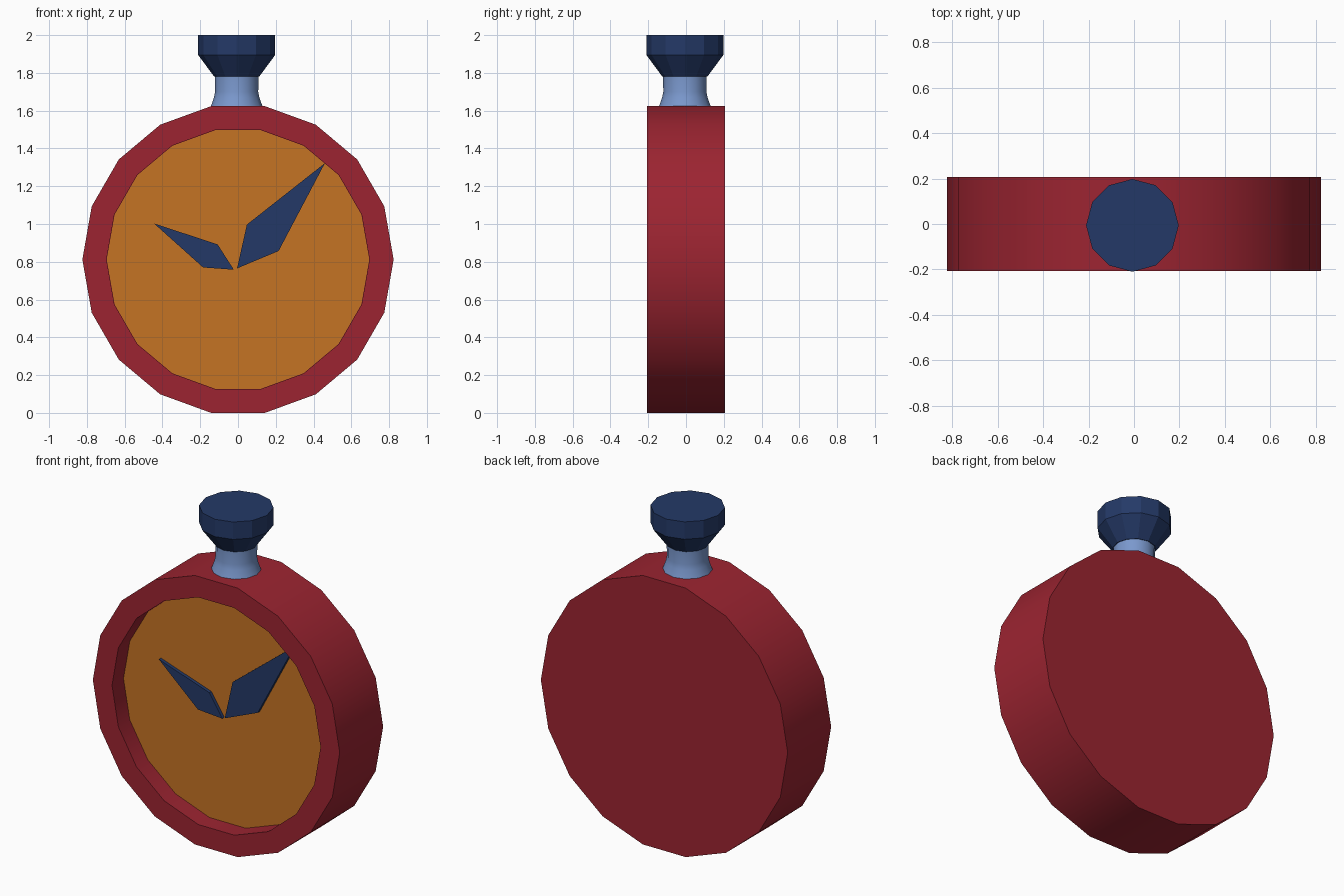
import bpy, bmesh, math
from mathutils import Vector

if "Cube" in bpy.data.objects:
    bpy.data.objects.remove(bpy.data.objects["Cube"])

def material(name, srgb):
    m = bpy.data.materials.new(name)
    lin = [((c / 255 + 0.055) / 1.055) ** 2.4 for c in srgb]
    m.diffuse_color = (*lin, 1)
    m.use_nodes = True
    m.node_tree.nodes["Principled BSDF"].inputs["Base Color"].default_value = m.diffuse_color
    return m

red = material("case red", (156, 36, 49))
orange = material("dial orange", (197, 115, 36))
navy = material("navy blue", (36, 57, 103))
steel = material("light steel blue", (122, 152, 205))

def finish(name, bm, mat, smooth_angle=None):
    bmesh.ops.recalc_face_normals(bm, faces=bm.faces)
    me = bpy.data.meshes.new(name)
    bm.to_mesh(me)
    bm.free()
    me.materials.append(mat)
    ob = bpy.data.objects.new(name, me)
    bpy.context.collection.objects.link(ob)
    if smooth_angle:
        me.shade_smooth()
        me.set_sharp_from_angle(angle=math.radians(smooth_angle))
    return ob

def lathe(name, profile, sides, centre, axis, mat, smooth_angle=None):
    """Spin (radius, height) points round the axis and cap both ends."""
    bm = bmesh.new()
    rings = []
    for r, h in profile:
        ring = []
        for i in range(sides):
            a = 2 * math.pi * i / sides
            u, v = r * math.cos(a), r * math.sin(a)
            p = (u, h, v) if axis == 'Y' else (u, v, h)
            ring.append(bm.verts.new(Vector(centre) + Vector(p)))
        rings.append(ring)
    for a, b in zip(rings, rings[1:]):
        for i in range(sides):
            j = (i + 1) % sides
            bm.faces.new((a[i], a[j], b[j], b[i]))
    bm.faces.new(rings[0])
    bm.faces.new(rings[-1])
    return finish(name, bm, mat, smooth_angle)

SIDES, MID, HALF = 18, 0.812, 0.207
DIAL_Y = -HALF + 0.108

# Case: round body with a recessed front
lathe("case", [(0.824, HALF), (0.824, -HALF), (0.696, -HALF), (0.696, DIAL_Y + 0.005)],
      SIDES, (0, 0, MID), 'Y', red, 30)
# Dial plate on the recess floor
lathe("dial", [(0.695, DIAL_Y + 0.004), (0.695, DIAL_Y)], SIDES, (0, 0, MID), 'Y', orange)

# Neck and crown
lathe("neck", [(0.15, 1.59), (0.136, 1.625), (0.12, 1.67), (0.114, 1.70), (0.116, 1.79)],
      12, (-0.007, -0.006, 0), 'Z', steel, 40)
lathe("crown", [(0.119, 1.78), (0.204, 1.895), (0.204, 2.0)],
      12, (-0.007, -0.006, 0), 'Z', navy)

# Hands: kite-shaped plates (x, z)
def hand(name, outline):
    bm = bmesh.new()
    face = bm.faces.new([bm.verts.new((x, DIAL_Y + 0.002, z)) for x, z in outline])
    ext = bmesh.ops.extrude_face_region(bm, geom=[face], use_keep_orig=True)
    verts = [g for g in ext["geom"] if isinstance(g, bmesh.types.BMVert)]
    bmesh.ops.translate(bm, verts=verts, vec=(0, -0.022, 0))
    finish(name, bm, navy)

hand("minute_hand", [(-0.005, 0.765), (0.215, 0.857), (0.46, 1.322), (0.047, 0.997)])
hand("hour_hand", [(-0.022, 0.758), (-0.108, 0.892), (-0.445, 1.003), (-0.185, 0.77)])
